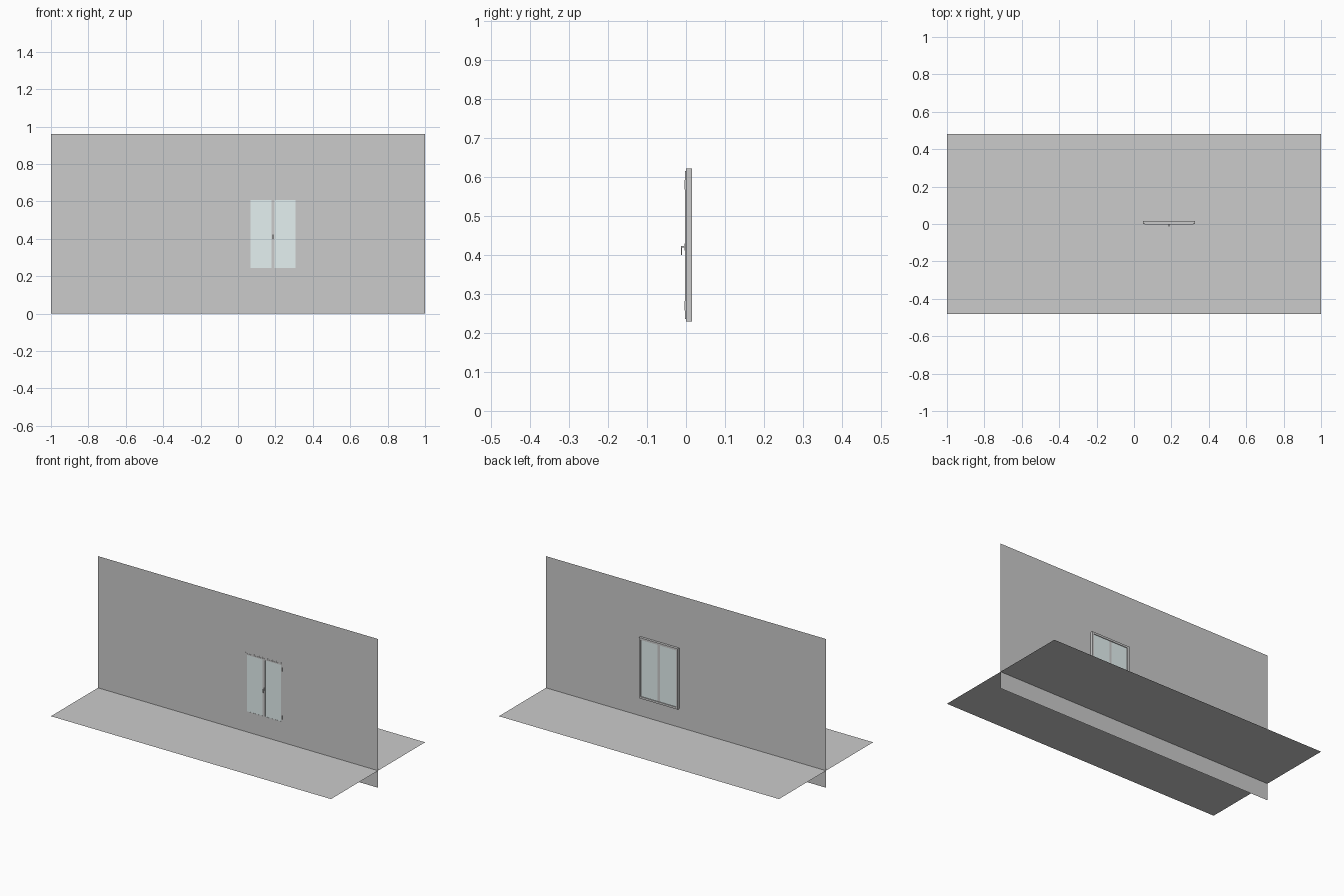
import bpy, bmesh
from mathutils import Vector

if "Cube" in bpy.data.objects:
    bpy.data.objects.remove(bpy.data.objects["Cube"])

glass_mat = bpy.data.materials.new("pale_glass")
glass_mat.diffuse_color = (0.78, 0.88, 0.88, 1)
glass_mat.use_nodes = True
glass_mat.node_tree.nodes["Principled BSDF"].inputs["Base Color"].default_value = glass_mat.diffuse_color


def finish(bm, name, mat=None):
    me = bpy.data.meshes.new(name)
    bm.to_mesh(me)
    bm.free()
    ob = bpy.data.objects.new(name, me)
    bpy.context.collection.objects.link(ob)
    if mat:
        me.materials.append(mat)
    return ob


def sheet(name, corners):
    bm = bmesh.new()
    bm.faces.new([bm.verts.new(c) for c in corners])
    return finish(bm, name)


def add_box(bm, x, y, z):
    vs = bmesh.ops.create_cube(bm, size=1)["verts"]
    lo, hi = Vector((x[0], y[0], z[0])), Vector((x[1], y[1], z[1]))
    for v in vs:
        v.co = Vector(((lo + hi)[i] / 2 + v.co[i] * (hi - lo)[i] for i in range(3)))


def box(name, x, y, z, mat=None):
    bm = bmesh.new()
    add_box(bm, x, y, z)
    return finish(bm, name, mat)


def border(name, x, z, w, y):
    """Rectangular frame with mitred corners, w wide, spanning depth y."""
    bm = bmesh.new()
    loops = []
    for inset, d in ((0, y[0]), (w, y[0]), (w, y[1]), (0, y[1])):
        x0, x1, z0, z1 = x[0] + inset, x[1] - inset, z[0] + inset, z[1] - inset
        loops.append([bm.verts.new(c) for c in
                      ((x0, d, z0), (x1, d, z0), (x1, d, z1), (x0, d, z1))])
    for i in range(4):
        a, b = loops[i], loops[(i + 1) % 4]
        for j in range(4):
            k = (j + 1) % 4
            bm.faces.new((a[j], a[k], b[k], b[j]))
    bmesh.ops.recalc_face_normals(bm, faces=bm.faces)
    return finish(bm, name)


# Wall and floor sheets
sheet("wall", [(-1, 0, 0), (1, 0, 0), (1, 0, 0.96), (-1, 0, 0.96)])
sheet("floor", [(-1, -0.48, 0.11), (1, -0.48, 0.11), (1, 0.48, 0.11), (-1, 0.48, 0.11)])

# Outer window frame, mostly behind the wall
border("window_frame", (0.048, 0.325), (0.23, 0.622), 0.013, (-0.0005, 0.016))

# Two sashes with glass showing on both sides
for side, x in (("left", (0.058, 0.186)), ("right", (0.188, 0.315))):
    border(side + "_sash", x, (0.236, 0.616), 0.008, (-0.002, 0.011))
    px = (x[0] + 0.007, x[1] - 0.007)
    box(side + "_glass", px, (-0.001, 0.0115), (0.243, 0.609), glass_mat)

# Centre post between the sashes
box("centre_post", (0.179, 0.195), (-0.0025, 0.012), (0.24, 0.612))

# Hinges on both outer stiles
for side, hx in (("left", 0.057), ("right", 0.316)):
    for i, hz in enumerate((0.27, 0.58)):
        box(f"{side}_hinge_{i}", (hx - 0.0015, hx + 0.0015), (-0.0035, 0), (hz - 0.012, hz + 0.012))

# Handle: plate, stem and lever hanging down
bm = bmesh.new()
add_box(bm, (0.184, 0.190), (-0.004, -0.002), (0.412, 0.430))
add_box(bm, (0.1855, 0.1885), (-0.012, -0.004), (0.419, 0.423))
add_box(bm, (0.185, 0.189), (-0.0125, -0.0100), (0.400, 0.423))
finish(bm, "handle")
